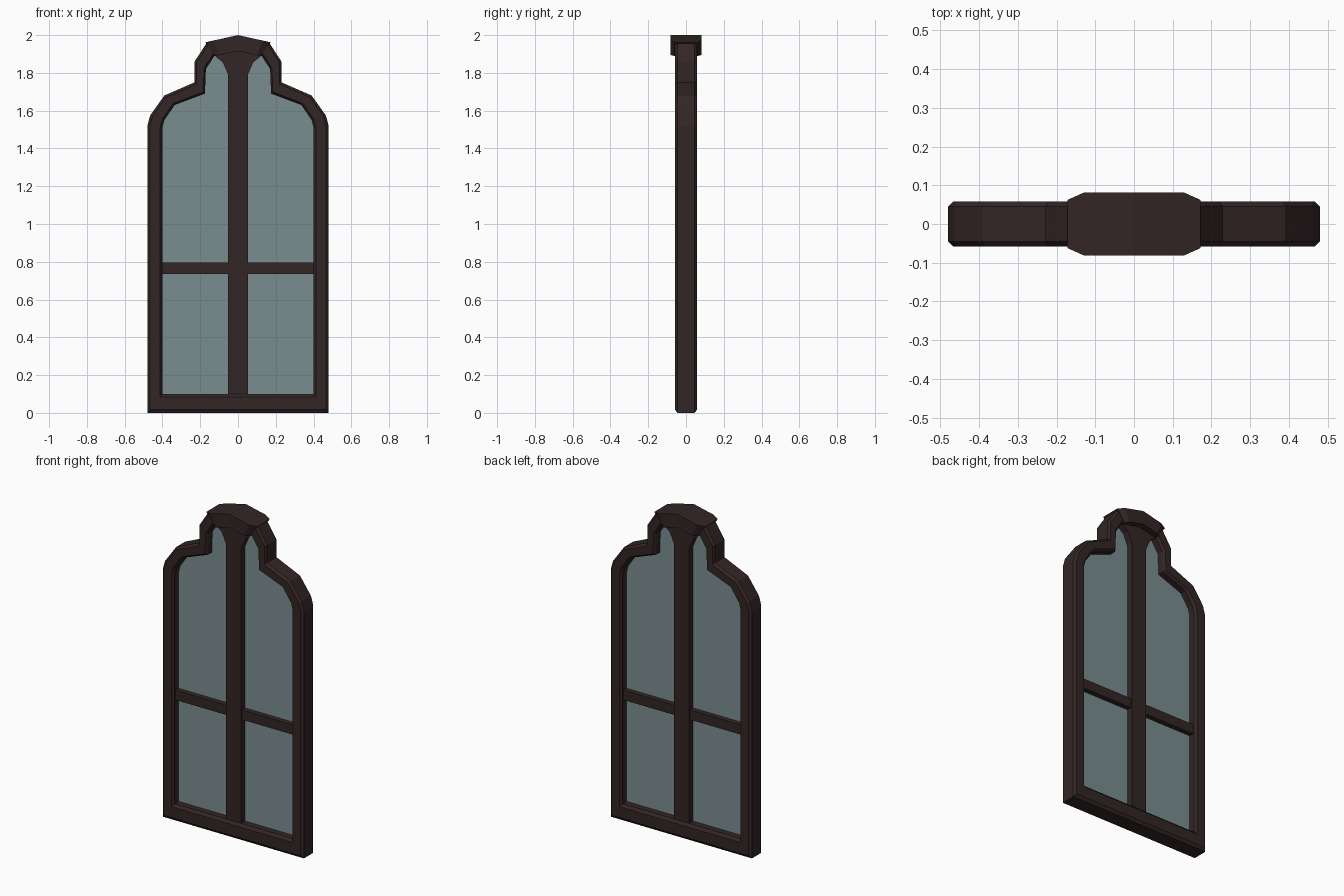
import bpy, bmesh

if "Cube" in bpy.data.objects:
    bpy.data.objects.remove(bpy.data.objects["Cube"])


def material(name, rgb):
    m = bpy.data.materials.new(name)
    m.diffuse_color = (*rgb, 1.0)
    m.use_nodes = True
    m.node_tree.nodes["Principled BSDF"].inputs["Base Color"].default_value = m.diffuse_color
    return m


WOOD = material("dark_wood", (0.032, 0.019, 0.018))
GLASS = material("grey_blue_glass", (0.195, 0.27, 0.28))


def mirrored(half):
    """Complete a right-hand outline (x, z) with its mirror image."""
    return half + [(-x, z) for x, z in reversed(half) if x > 0]


def lerp(a, b, t):
    return [(p[0] + (q[0] - p[0]) * t, p[1] + (q[1] - p[1]) * t) for p, q in zip(a, b)]


def loft(name, rings, mat, closed=False):
    """Join (outline, y) rings; cap the ends or close into a tube."""
    bm = bmesh.new()
    vs = [[bm.verts.new((x, y, z)) for x, z in pts] for pts, y in rings]
    n = len(vs[0])
    pairs = list(zip(vs, vs[1:]))
    if closed:
        pairs.append((vs[-1], vs[0]))
    else:
        bm.faces.new(vs[0])
        bm.faces.new(vs[-1])
    for a, b in pairs:
        for i in range(n):
            j = (i + 1) % n
            bm.faces.new((a[i], a[j], b[j], b[i]))
    bmesh.ops.recalc_face_normals(bm, faces=bm.faces)
    bmesh.ops.triangulate(bm, faces=[f for f in bm.faces if len(f.verts) > 4])
    me = bpy.data.meshes.new(name)
    bm.to_mesh(me)
    bm.free()
    me.materials.append(mat)
    ob = bpy.data.objects.new(name, me)
    bpy.context.collection.objects.link(ob)
    return ob


def plate(name, pts, half_depth, mat):
    return loft(name, [(pts, -half_depth), (pts, half_depth)], mat)


# Stepped arch frame with chamfered section
outer = mirrored([(0.48, 0), (0.48, 1.52), (0.465, 1.575), (0.39, 1.68),
                  (0.23, 1.75), (0.23, 1.86), (0.165, 1.96), (0, 1.99)])
inner = mirrored([(0.40, 0.10), (0.40, 1.51), (0.39, 1.55), (0.335, 1.63),
                  (0.175, 1.69), (0.17, 1.82), (0.125, 1.89), (0, 1.92)])
section = [(0, -0.045), (0.17, -0.058), (0.84, -0.058), (1, -0.043),
           (1, 0.043), (0.84, 0.058), (0.17, 0.058), (0, 0.045)]
loft("window_frame", [(lerp(outer, inner, t), y) for t, y in section], WOOD, closed=True)

# Glass pane tucked into the frame
plate("glass_pane", lerp(outer, inner, 0.7), 0.005, GLASS)

# Centre mullion flaring into the crown
plate("mullion", mirrored([(0.052, 0.08), (0.052, 1.79), (0.08, 1.855),
                           (0.125, 1.892), (0, 1.94)]), 0.043, WOOD)

# Horizontal crossbar
plate("crossbar", mirrored([(0.42, 0.735), (0.42, 0.795)]), 0.036, WOOD)

# Keystone cap with chamfered ends
wide = mirrored([(0.12, 1.89), (0.172, 1.962), (0, 2.0)]) + [(0, 1.915)]
narrow = mirrored([(0.10, 1.894), (0.13, 1.971), (0, 2.0)]) + [(0, 1.915)]
loft("keystone", [(narrow, -0.081), (wide, -0.062), (wide, 0.062), (narrow, 0.081)], WOOD)
